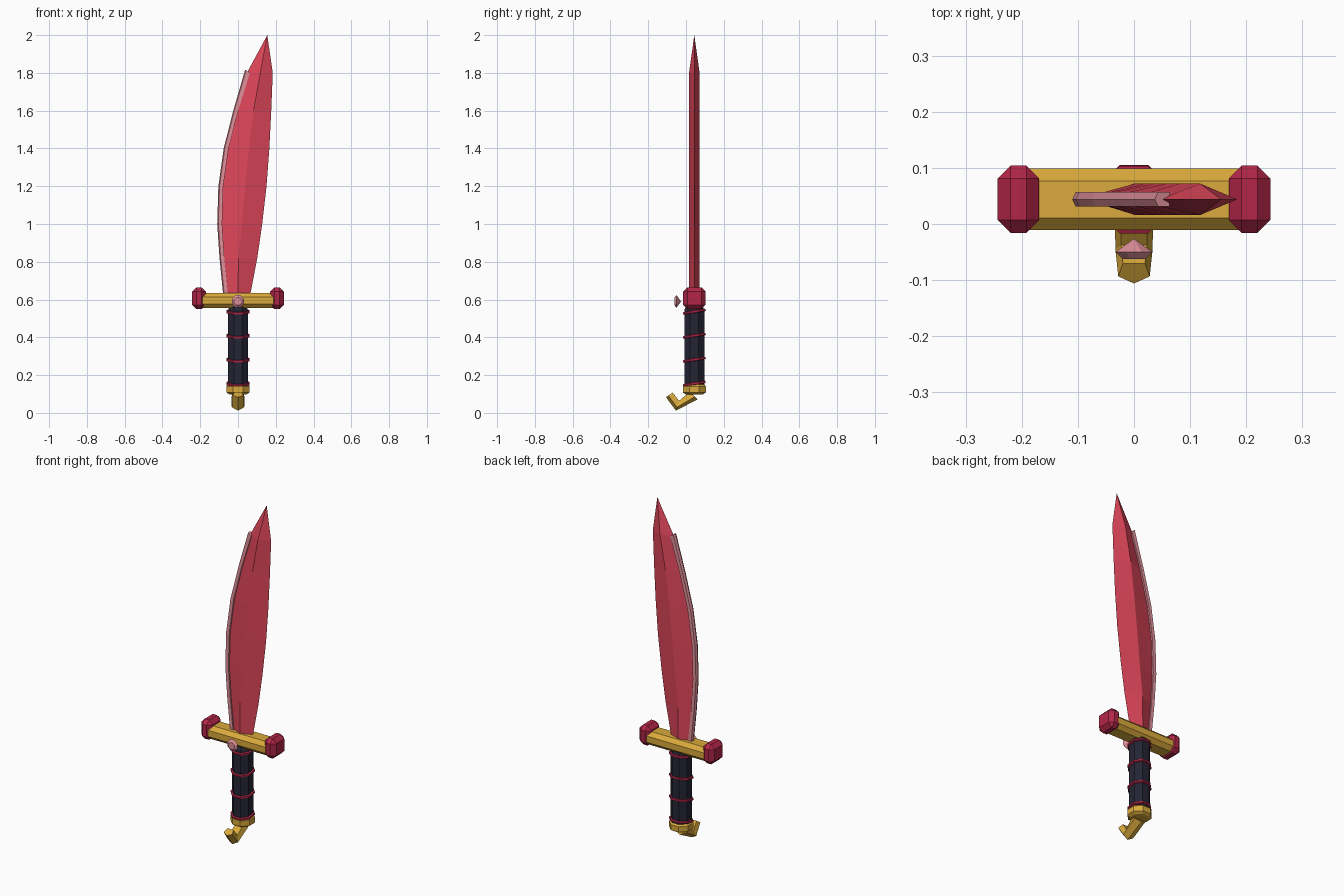
import bpy, bmesh, math
from mathutils import Vector, Matrix

cube = bpy.data.objects.get("Cube")
if cube:
    bpy.data.objects.remove(cube)

CY = 0.044  # centre line of sword in y


def material(name, rgb):
    m = bpy.data.materials.new(name)
    m.use_nodes = True
    lin = [((c / 255 + 0.055) / 1.055) ** 2.4 for c in rgb]
    m.diffuse_color = (*lin, 1)
    m.node_tree.nodes["Principled BSDF"].inputs["Base Color"].default_value = (*lin, 1)
    return m


RED = material("blade red", (222, 70, 90))
PINK = material("pale pink", (225, 145, 155))
GOLD = material("gold", (218, 170, 60))
CRIMSON = material("crimson", (178, 38, 72))
DARK = material("dark grip", (36, 37, 52))


def finish(name, bm, mat):
    bmesh.ops.recalc_face_normals(bm, faces=bm.faces)
    me = bpy.data.meshes.new(name)
    bm.to_mesh(me)
    bm.free()
    me.materials.append(mat)
    ob = bpy.data.objects.new(name, me)
    bpy.context.collection.objects.link(ob)
    return ob


def loft(name, rings, mat, closed=False):
    """Skin a list of rings; a one-point ring makes a tip."""
    bm = bmesh.new()
    vs = [[bm.verts.new(p) for p in r] for r in rings]
    pairs = list(zip(vs, vs[1:])) + ([(vs[-1], vs[0])] if closed else [])
    for a, b in pairs:
        n = max(len(a), len(b))
        for i in range(n):
            j = (i + 1) % n
            if len(b) == 1:
                bm.faces.new((a[i], a[j], b[0]))
            elif len(a) == 1:
                bm.faces.new((a[0], b[j], b[i]))
            else:
                bm.faces.new((a[i], a[j], b[j], b[i]))
    if not closed:
        for end in (vs[0], vs[-1]):
            if len(end) > 2:
                bm.faces.new(end)
    return finish(name, bm, mat)


def lathe(name, profile, mat, centre, axis="Z", n=8):
    """Turn (radius, height) pairs about an axis through centre."""
    rings = []
    for r, h in profile:
        ring = []
        for i in range(n if r > 0 else 1):
            a = 2 * math.pi * (i + 0.5) / n
            k = r / math.cos(math.pi / n)
            u, v = k * math.cos(a), k * math.sin(a)
            p = (u, v, h) if axis == "Z" else (u, h, v)
            ring.append(Vector(centre) + Vector(p))
        rings.append(ring)
    return loft(name, rings, mat)


# Blade stations: height, spine x, ridge x, cutting edge x
stations = [(0.6, -0.066, 0, 0.06), (0.82, -0.088, 0.002, 0.102), (1.0, -0.1, 0.02, 0.128),
            (1.2, -0.094, 0.038, 0.151), (1.4, -0.066, 0.058, 0.166),
            (1.6, -0.015, 0.082, 0.176), (1.8, 0.047, 0.118, 0.184)]
T = 0.028
blade = [[(l, CY, z), (m, CY - T, z), (r, CY, z), (m, CY + T, z)] for z, l, m, r in stations]
loft("blade", blade + [[(0.155, CY, 2.0)]], RED)

# Pale strip along the spine
strip = []
for z, l, m, r in stations:
    strip.append([(l - 0.01, CY, z), (l - 0.004, CY - 0.013, z), (l + 0.016, CY - 0.013, z),
                  (l + 0.016, CY + 0.013, z), (l - 0.004, CY + 0.013, z)])
strip[-1] = [(x, y, z + 0.014 if x < 0.05 else z) for x, y, z in strip[-1]]
loft("spine_strip", strip, PINK)

# Guard bar with an octagonal section
section = [(0.055, 0.018), (0.033, 0.04), (-0.033, 0.04), (-0.055, 0.018),
           (-0.055, -0.018), (-0.033, -0.04), (0.033, -0.04), (0.055, -0.018)]
loft("guard", [[(x, CY + y, 0.595 + z) for y, z in section] for x in (-0.19, 0.19)], GOLD)

# Chamfered blocks on both ends of the guard
for side, sign in (("left", 1), ("right", -1)):
    bm = bmesh.new()
    bmesh.ops.create_cube(bm, size=1, matrix=Matrix.Translation((sign * 0.206, CY, 0.607))
                          @ Matrix.Diagonal((0.074, 0.12, 0.116, 1)))
    bmesh.ops.bevel(bm, geom=bm.edges[:], offset=0.023, segments=1, affect="EDGES")
    finish(side + "_guard_end", bm, CRIMSON)

# Faceted gem in front of the guard
lathe("gem", [(0.02, -0.062), (0.033, -0.05), (0, -0.026)], PINK, (0, 0, 0.59), axis="Y")

# Grip, neck and pommel
lathe("grip", [(0.053, 0.14), (0.053, 0.545), (0.044, 0.565)], DARK, (0, CY, 0))
lathe("pommel", [(0.045, 0.098), (0.061, 0.108), (0.061, 0.14), (0.053, 0.149)], GOLD, (0, CY, 0))

# Tilted bands around the grip
for k in range(4):
    tilt = Matrix.Translation((0, CY, 0.155 + 0.127 * k)) @ Matrix.Rotation(0.16, 4, "X")
    rings = []
    for i in range(8):
        a = 2 * math.pi * (i + 0.5) / 8
        rings.append([tilt @ Vector(((0.057 + u) * math.cos(a) * 1.08, (0.057 + u) * math.sin(a) * 1.08, v))
                      for u, v in ((-0.009, -0.009), (0.004, -0.005), (0.004, 0.005), (-0.009, 0.009))])
    loft("grip_band_%d" % (k + 1), rings, CRIMSON, closed=True)

# Hook below the pommel: outer and inner (y, z) points along the bend
outer = [(0.062, 0.072), (-0.053, 0.012), (-0.106, 0.083)]
inner = [(0.02, 0.112), (-0.037, 0.064), (-0.07, 0.107)]
hook = []
for (oy, oz), (iy, iz), w in zip(outer, inner, (0.035, 0.033, 0.028)):
    def at(x, t):
        return (x, oy + (iy - oy) * t, oz + (iz - oz) * t)
    hook.append([at(0, 0), at(w, 0.35), at(w * 0.7, 1), at(-w * 0.7, 1), at(-w, 0.35)])
loft("hook", hook, GOLD)
